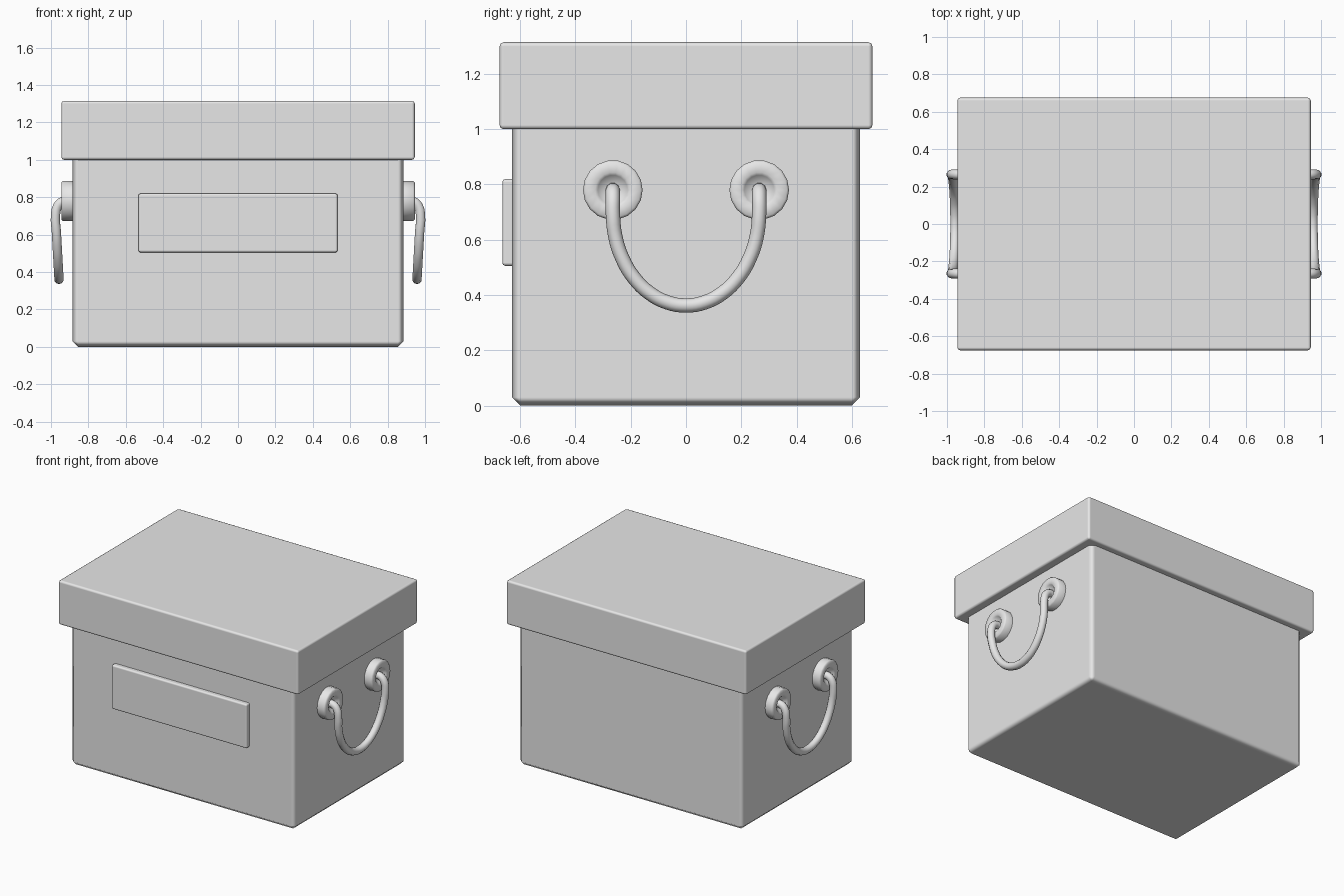
import bpy, bmesh, math
from mathutils import Vector, Matrix

cube = bpy.data.objects.get("Cube")
if cube:
    bpy.data.objects.remove(cube, do_unlink=True)

# Single grey colour for the whole box
grey = bpy.data.materials.new("plain grey")
grey.use_nodes = True
grey.diffuse_color = (0.8, 0.8, 0.8, 1)
grey.node_tree.nodes["Principled BSDF"].inputs["Base Color"].default_value = (0.8, 0.8, 0.8, 1)


def finish(obj, angle=50):
    """Colour a part and smooth its soft edges."""
    obj.data.materials.clear()
    obj.data.materials.append(grey)
    bpy.ops.object.select_all(action='DESELECT')
    obj.select_set(True)
    bpy.context.view_layer.objects.active = obj
    bpy.ops.object.shade_smooth_by_angle(angle=math.radians(angle))


def add_mesh(name, bm):
    mesh = bpy.data.meshes.new(name)
    bm.to_mesh(mesh)
    bm.free()
    obj = bpy.data.objects.new(name, mesh)
    bpy.context.collection.objects.link(obj)
    return obj


def box(name, low, high, bevel, segments=2):
    """Box between two corners with softened edges."""
    low, high = Vector(low), Vector(high)
    bm = bmesh.new()
    bmesh.ops.create_cube(bm, size=1, matrix=Matrix.Translation((low + high) / 2)
                          @ Matrix.Diagonal((*(high - low), 1)))
    obj = add_mesh(name, bm)
    finish(obj)
    mod = obj.modifiers.new("soft edges", 'BEVEL')
    mod.width = bevel
    mod.segments = segments
    mod.harden_normals = True
    return obj


def mirror(obj, x, y):
    mod = obj.modifiers.new("mirror", 'MIRROR')
    mod.use_axis = (x, y, False)


# Box, lid and front label plate
box("box_body", (-0.885, -0.63, 0), (0.885, 0.63, 1.03), 0.03, 1)
box("lid", (-0.945, -0.675, 1.0), (0.945, 0.675, 1.315), 0.015)
box("label_plate", (-0.533, -0.665, 0.505), (0.533, -0.62, 0.82), 0.012)

# Round handle mounts with a dished centre, one per handle end
GROMMET = Vector((0.885, 0.265, 0.78))
profile = [(0, -0.01), (0.108, -0.01), (0.108, 0.052), (0.1, 0.06),
           (0.064, 0.06), (0.054, 0.053), (0.042, 0.036), (0, 0.03)]
bm = bmesh.new()
verts = [bm.verts.new(GROMMET + Vector((depth, radius, 0))) for radius, depth in profile]
edges = [bm.edges.new(pair) for pair in zip(verts, verts[1:])]
bmesh.ops.spin(bm, geom=verts + edges, cent=GROMMET, axis=(1, 0, 0),
               angle=math.tau, steps=18, use_duplicate=False)
bmesh.ops.remove_doubles(bm, verts=bm.verts, dist=0.0001)
bmesh.ops.recalc_face_normals(bm, faces=bm.faces)
mounts = add_mesh("handle_mounts", bm)
finish(mounts)
mirror(mounts, True, True)

# Hanging rope handle: half an ellipse whose ends turn into the mounts
ends = [(0.9, 0.265, 0.78), (0.94, 0.265, 0.776), (0.964, 0.265, 0.753)]
path = list(ends)
for i in range(13):
    a = math.pi * i / 12
    path.append((0.976 - 0.019 * math.sin(a), 0.265 * math.cos(a), 0.7 - 0.338 * math.sin(a)))
path += [(x, -y, z) for x, y, z in reversed(ends)]

curve = bpy.data.curves.new("rope_handles", 'CURVE')
curve.dimensions = '3D'
curve.bevel_depth = 0.026
curve.bevel_resolution = 3
curve.resolution_u = 4
curve.use_fill_caps = True
spline = curve.splines.new('BEZIER')
spline.bezier_points.add(len(path) - 1)
for point, co in zip(spline.bezier_points, path):
    point.co = co
    point.handle_left_type = point.handle_right_type = 'AUTO'
rope = bpy.data.objects.new("rope_handles", curve)
bpy.context.collection.objects.link(rope)
bpy.ops.object.select_all(action='DESELECT')
rope.select_set(True)
bpy.context.view_layer.objects.active = rope
bpy.ops.object.convert(target='MESH')
rope = bpy.context.view_layer.objects.active
finish(rope, 60)
mirror(rope, True, False)
